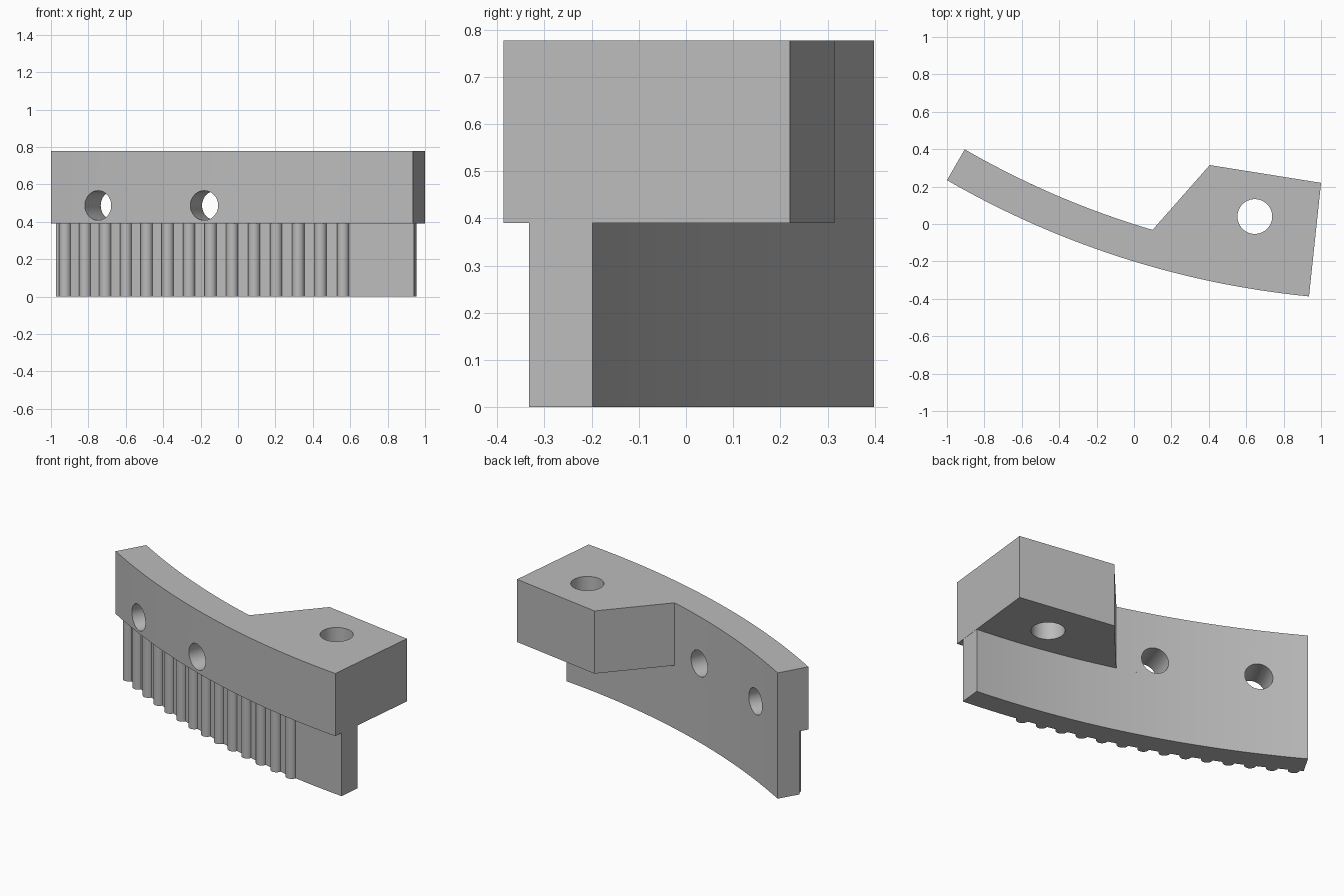
import bpy, bmesh
from math import radians, cos, sin, pi
from mathutils import Vector

if "Cube" in bpy.data.objects:
    bpy.data.objects.remove(bpy.data.objects["Cube"])

# Shared arc layout: everything is swept around one centre
CENTRE = Vector((1.405, 4.40))
R_FRONT, R_WALL, R_BACK = 4.81, 4.755, 4.62
LEFT, RIGHT, NECK = 240.0, 264.4, 253.58      # degrees
Z_STEP, Z_TOP = 0.39, 0.777

grey = bpy.data.materials.new("plain grey")
grey.use_nodes = True
grey.diffuse_color = (0.5, 0.5, 0.5, 1)
grey.node_tree.nodes["Principled BSDF"].inputs["Base Color"].default_value = (0.5, 0.5, 0.5, 1)


def polar(radius, degrees):
    a = radians(degrees)
    return CENTRE + radius * Vector((cos(a), sin(a)))


def arc(radius, start, end, steps=40):
    return [polar(radius, start + (end - start) * i / steps) for i in range(steps + 1)]


def extrude_profile(name, points, z0, z1):
    bm = bmesh.new()
    face = bm.faces.new([bm.verts.new((p[0], p[1], z0)) for p in points])
    top = bmesh.ops.extrude_face_region(bm, geom=[face])["geom"]
    bmesh.ops.translate(bm, vec=(0, 0, z1 - z0),
                        verts=[v for v in top if isinstance(v, bmesh.types.BMVert)])
    bmesh.ops.recalc_face_normals(bm, faces=bm.faces)
    mesh = bpy.data.meshes.new(name)
    bm.to_mesh(mesh)
    bm.free()
    obj = bpy.data.objects.new(name, mesh)
    bpy.context.collection.objects.link(obj)
    mesh.materials.append(grey)
    return obj


def activate(obj):
    bpy.ops.object.select_all(action='DESELECT')
    obj.select_set(True)
    bpy.context.view_layer.objects.active = obj


def drill(obj, location, direction, radius):
    bpy.ops.mesh.primitive_cylinder_add(vertices=48, radius=radius, depth=1.2, location=location)
    cutter = bpy.context.object
    cutter.rotation_euler = Vector(direction).to_track_quat('Z', 'Y').to_euler()
    cutter.hide_render = True
    cutter.data.materials.append(grey)
    bpy.context.view_layer.update()
    mod = obj.modifiers.new("hole", 'BOOLEAN')
    mod.operation, mod.solver, mod.object = 'DIFFERENCE', 'EXACT', cutter
    activate(obj)
    bpy.ops.object.modifier_apply(modifier=mod.name)
    bpy.data.objects.remove(cutter)


# Upper rail with the angular mounting lug
lug = [Vector((1.0, 0.22)), Vector((0.405, 0.315))]
rail = extrude_profile("upper_rail",
                       arc(R_FRONT, LEFT, RIGHT) + lug + arc(R_BACK, NECK, LEFT, 24),
                       Z_STEP, Z_TOP)

# Vertical lug hole and two radial holes through the rail
drill(rail, (0.646, 0.04, 0.6), (0, 0, 1), 0.093)
for angle in (243.4, 250.75):
    p, out = polar(R_FRONT - 0.1, angle), polar(1, angle) - CENTRE
    drill(rail, (p.x, p.y, 0.487), (out.x, out.y, 0), 0.079)

# Lower wall whose front carries a row of rounded ribs
front = [polar(R_WALL, LEFT)]
RIB = 0.033
for i in range(14):
    angle = 240.66 + i * 1.471
    mid = polar(R_WALL, angle)
    for k in range(13):
        turn = radians(angle - 90) + pi * k / 12
        front.append(mid + RIB * Vector((cos(turn), sin(turn))))
    if i < 13:
        front.append(polar(R_WALL, angle + 0.735))
front += arc(R_WALL, 260.4, RIGHT, 8)
wall = extrude_profile("ribbed_lower_wall", front + arc(R_BACK, RIGHT, LEFT), 0, Z_STEP)

for obj in (rail, wall):
    activate(obj)
    bpy.ops.object.shade_smooth_by_angle(angle=radians(30))
